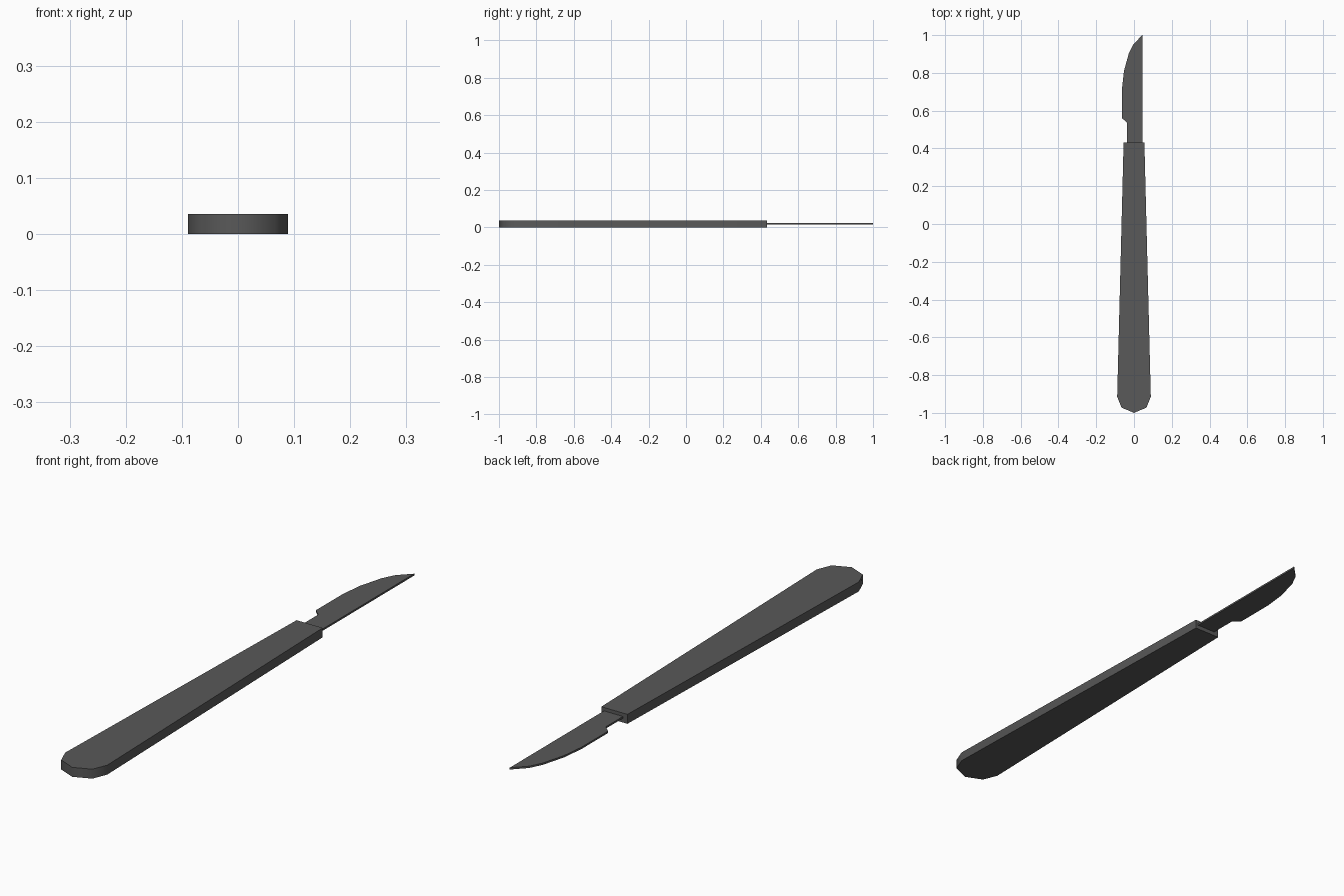
import bpy, bmesh, math

if "Cube" in bpy.data.objects:
    bpy.data.objects.remove(bpy.data.objects["Cube"])

steel = bpy.data.materials.new("dark_grey_steel")
steel.diffuse_color = (0.1, 0.1, 0.1, 1)
steel.use_nodes = True
steel.node_tree.nodes["Principled BSDF"].inputs["Base Color"].default_value = steel.diffuse_color


def plate(name, outline, z0, z1):
    """Extrude a flat outline (counter-clockwise, seen from above) from z0 to z1."""
    bm = bmesh.new()
    face = bm.faces.new([bm.verts.new((x, y, z0)) for x, y in outline])
    ext = bmesh.ops.extrude_face_region(bm, geom=[face])
    top = [v for v in ext["geom"] if isinstance(v, bmesh.types.BMVert)]
    bmesh.ops.translate(bm, verts=top, vec=(0, 0, z1 - z0))
    bmesh.ops.recalc_face_normals(bm, faces=bm.faces)
    mesh = bpy.data.meshes.new(name)
    bm.to_mesh(mesh)
    bm.free()
    mesh.materials.append(steel)
    obj = bpy.data.objects.new(name, mesh)
    bpy.context.collection.objects.link(obj)
    bpy.ops.object.select_all(action='DESELECT')
    obj.select_set(True)
    bpy.context.view_layer.objects.active = obj
    bpy.ops.object.shade_smooth_by_angle(angle=math.radians(50))
    return obj


# tapered handle with a rounded butt
half = [(0.055, 0.432), (0.089, -0.915), (0.066, -0.972)]
handle = [(-x, y) for x, y in half] + [(0, -1.0)] + half[::-1]
plate("handle", handle, 0, 0.036)

# thin blade: straight spine, curved cutting edge, notch and tang
blade = [(-0.036, 0.42), (0.044, 0.42), (0.044, 1.0), (-0.003, 0.952),
         (-0.027, 0.905), (-0.053, 0.81), (-0.063, 0.72), (-0.063, 0.56),
         (-0.036, 0.535)]
plate("blade", blade, 0.016, 0.023)
